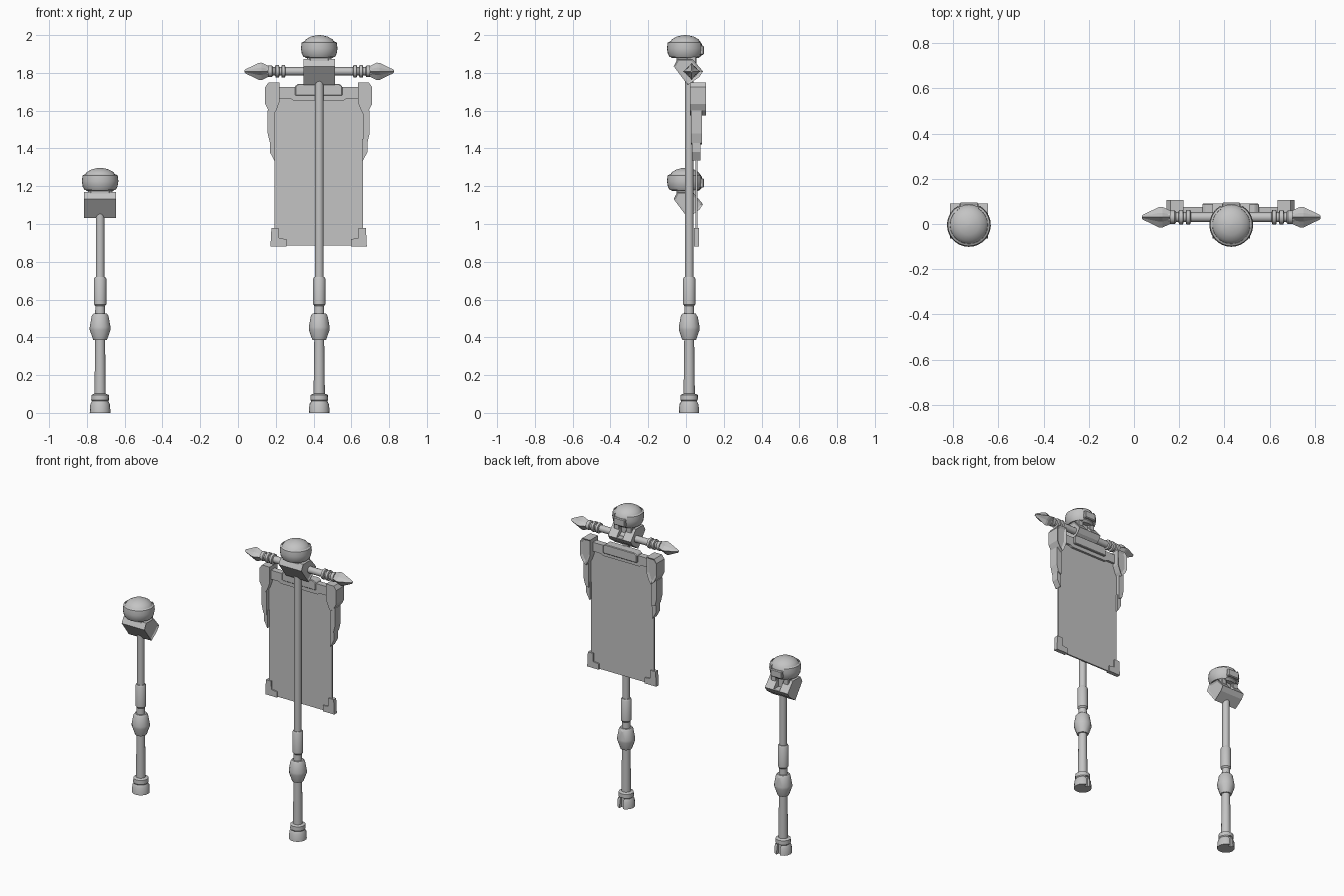
import bpy, bmesh
from math import pi, sin, cos, radians
from mathutils import Vector

cube = bpy.data.objects.get("Cube")
if cube:
    bpy.data.objects.remove(cube, do_unlink=True)

grey = bpy.data.materials.new("plain grey")
grey.use_nodes = True
grey.diffuse_color = (0.55, 0.55, 0.55, 1)
grey.node_tree.nodes["Principled BSDF"].inputs["Base Color"].default_value = (0.55, 0.55, 0.55, 1)


def finish(name, bm, smooth=True):
    bmesh.ops.recalc_face_normals(bm, faces=bm.faces[:])
    mesh = bpy.data.meshes.new(name)
    bm.to_mesh(mesh)
    bm.free()
    mesh.materials.append(grey)
    ob = bpy.data.objects.new(name, mesh)
    bpy.context.collection.objects.link(ob)
    bpy.ops.object.select_all(action='DESELECT')
    ob.select_set(True)
    bpy.context.view_layer.objects.active = ob
    if smooth:
        bpy.ops.object.shade_smooth_by_angle(angle=radians(35))
    return ob


def lathe(name, profile, origin, along_x=0, segs=16, star=1.0, smooth=True):
    """Turn (height, radius) pairs round z, or round x when along_x is +1 or -1."""
    bm = bmesh.new()
    rings = []
    for h, r in profile:
        ring = []
        for i in range(segs):
            a = 2 * pi * i / segs
            k = r * (star if i % 2 else 1)
            p = (along_x * h, k * cos(a), k * sin(a)) if along_x else (k * cos(a), k * sin(a), h)
            ring.append(bm.verts.new(Vector(p) + Vector(origin)))
        rings.append(ring)
    for lo, hi in zip(rings, rings[1:]):
        for i in range(segs):
            j = (i + 1) % segs
            bm.faces.new((lo[i], lo[j], hi[j], hi[i]))
    bm.faces.new(rings[0])
    bm.faces.new(rings[-1])
    return finish(name, bm, smooth)


def prism(name, outline, lo, hi, place, recess=None, bevel=0):
    """Extrude an outline from lo to hi; place maps (a, b, depth) to a point."""
    bm = bmesh.new()
    ends = [[bm.verts.new(place(a, b, d)) for a, b in outline] for d in (lo, hi)]
    n = len(outline)
    for i in range(n):
        j = (i + 1) % n
        bm.faces.new((ends[0][i], ends[0][j], ends[1][j], ends[1][i]))
    bm.faces.new(ends[0])
    back = bm.faces.new(ends[1])
    bmesh.ops.recalc_face_normals(bm, faces=bm.faces[:])
    if recess:
        bmesh.ops.inset_region(bm, faces=[back], thickness=recess, depth=-recess / 2)
    if bevel:
        bmesh.ops.bevel(bm, geom=bm.edges[:], offset=bevel, segments=1, affect='EDGES')
    return finish(name, bm, False)


def box(name, x0, x1, y0, y1, z0, z1, bevel=0):
    return prism(name, [(x0, z0), (x1, z0), (x1, z1), (x0, z1)], y0, y1,
                 lambda a, b, d: (a, d, b), bevel=bevel)


def cut(ob, cutter):
    cutter.hide_render = True
    mod = ob.modifiers.new("notch", 'BOOLEAN')
    mod.operation, mod.object, mod.solver = 'DIFFERENCE', cutter, 'EXACT'
    bpy.ops.object.select_all(action='DESELECT')
    ob.select_set(True)
    bpy.context.view_layer.objects.active = ob
    bpy.ops.object.modifier_apply(modifier=mod.name)
    bpy.data.objects.remove(cutter, do_unlink=True)


def staff(tag, x, top):
    """Pole, angular neck block and helmet-like cap; top is the full height."""
    y = 0.017
    # Foot with a slot at the back
    foot = lathe(tag + "_foot", [(0, .055), (.045, .052), (.062, .043), (.068, .047),
                                 (.095, .046), (.102, .03)], (x, y, 0))
    cut(foot, box("slot", x - .012, x + .012, y + .034, y + .08, -.01, .07))
    lathe(tag + "_lower_pole", [(.09, .03), (.25, .028), (.4, .026)], (x, y, 0))
    # Grip bulb with a notch at the back
    bulb = lathe(tag + "_grip_bulb", [(.385, .036), (.44, .055), (.455, .055), (.515, .044), (.525, .036)],
                 (x, y, 0), segs=12)
    notch = prism("notch", [(.025, .54), (.07, .54), (.07, .47)], x - .016, x + .016,
                  lambda a, b, d: (d, y + a, b))
    cut(bulb, notch)
    lathe(tag + "_sleeve", [(.51, .027), (.565, .025), (.575, .033), (.71, .033), (.72, .027)], (x, y, 0))
    lathe(tag + "_upper_pole", [(.7, .023), (top - .24, .023)], (x, y, 0))

    # Neck block: sloped hexagonal side outline, extruded across
    side = [(-.065, -.165), (-.045, -.127), (.035, -.127), (.09, -.192), (.07, -.222), (.01, -.265)]
    block = prism(tag + "_neck_block", side, x - .084, x + .084,
                  lambda a, b, d: (d, a, top + b), recess=.012)
    cut(block, box("slot", x - .022, x + .022, .035, .12, top - .19, top - .1))
    for s in (-1, 1):
        box(tag + "_neck_prong", x + s * .045 - .02, x + s * .045 + .02, .005, .055,
            top - .18, top - .11, bevel=.004)
    box(tag + "_neck", x - .055, x + .055, -.05, .035, top - .15, top - .1, bevel=.008)

    # Dome and the thicker band round it, open at the back
    cy = -.004
    lathe(tag + "_dome", [(top - .122, .07), (top - .11, .085), (top - .07, .093), (top - .045, .087),
                          (top - .022, .07), (top - .008, .045), (top - .002, .02), (top, .003)],
          (x, cy, 0), segs=24)
    section = [(.084, -.035), (.093, -.04), (.097, -.07), (.092, -.1), (.082, -.117), (.07, -.117)]
    bm = bmesh.new()
    rings = []
    steps = 24
    for i in range(steps + 1):
        a = radians(120 + 300 * i / steps)
        rings.append([bm.verts.new((x + r * cos(a), cy + r * sin(a), top + h)) for r, h in section])
    for p, q in zip(rings, rings[1:]):
        for i in range(len(section)):
            j = (i + 1) % len(section)
            bm.faces.new((p[i], p[j], q[j], q[i]))
    bm.faces.new(rings[0])
    bm.faces.new(rings[-1])
    finish(tag + "_helmet_band", bm)
    box(tag + "_back_plate", x - .042, x + .042, .07, .094, top - .105, top - .055, bevel=.005)


staff("lamp", -.73, 1.297)
staff("banner", .43, 2.0)

# Crossbar with finned spear ends and rings
mid, bar_y, bar_z = .43, .03, 1.808
for s, sidename in ((-1, "right"), (1, "left")):
    o = (mid, bar_y, bar_z)
    lathe(sidename + "_crossbar", [(0, .022), (.28, .022)], o, s, 12)
    for h in (.19, .222):
        lathe(sidename + "_crossbar_ring", [(h - .011, .024), (h - .008, .033), (h + .008, .033), (h + .011, .024)],
              o, s, 12)
    lathe(sidename + "_spear_collar", [(.245, .024), (.25, .03), (.27, .03)], o, s, 12)
    lathe(sidename + "_spear_tip", [(.262, .026), (.305, .046), (.32, .045), (.39, .011), (.395, .006)],
          o, s, 8, star=.6, smooth=False)

# Banner cloth and top rail
cx = .427
box("banner_cloth", cx - .234, cx + .234, .05, .06, .885, 1.7)
prism("banner_rail", [(-.235, 1.665), (-.15, 1.665), (-.135, 1.655), (.135, 1.655), (.15, 1.665),
                      (.235, 1.665), (.235, 1.725), (-.235, 1.725)], .035, .075,
      lambda a, b, d: (cx + a, d, b))
prism("banner_rail_clip", [(-.125, 1.68), (.125, 1.68), (.125, 1.73), (.108, 1.742), (-.108, 1.742), (-.125, 1.73)],
      .03, .09, lambda a, b, d: (cx + a, d, b), bevel=.004)

# Mirrored shoulder brackets, hanging blades and bottom corners
bracket = [(.208, 1.75), (.265, 1.75), (.283, 1.725), (.283, 1.635), (.265, 1.6), (.24, 1.575),
           (.225, 1.6), (.208, 1.645)]
blade = [(.234, 1.6), (.27, 1.6), (.27, 1.48), (.258, 1.43), (.234, 1.42)]
blade_tip = [(.23, 1.45), (.258, 1.45), (.258, 1.38), (.234, 1.335), (.23, 1.335)]
corner = [(.17, .882), (.255, .882), (.25, .98), (.212, .98), (.21, .925), (.17, .92)]
for s, sidename in ((-1, "right"), (1, "left")):
    place = lambda a, b, d: (cx + s * a, d, b)
    prism(sidename + "_bracket", bracket, .022, .106, place, recess=.016)
    prism(sidename + "_blade", blade, .026, .086, place)
    prism(sidename + "_blade_tip", blade_tip, .032, .076, place)
    prism(sidename + "_corner", corner, .042, .069, place)
